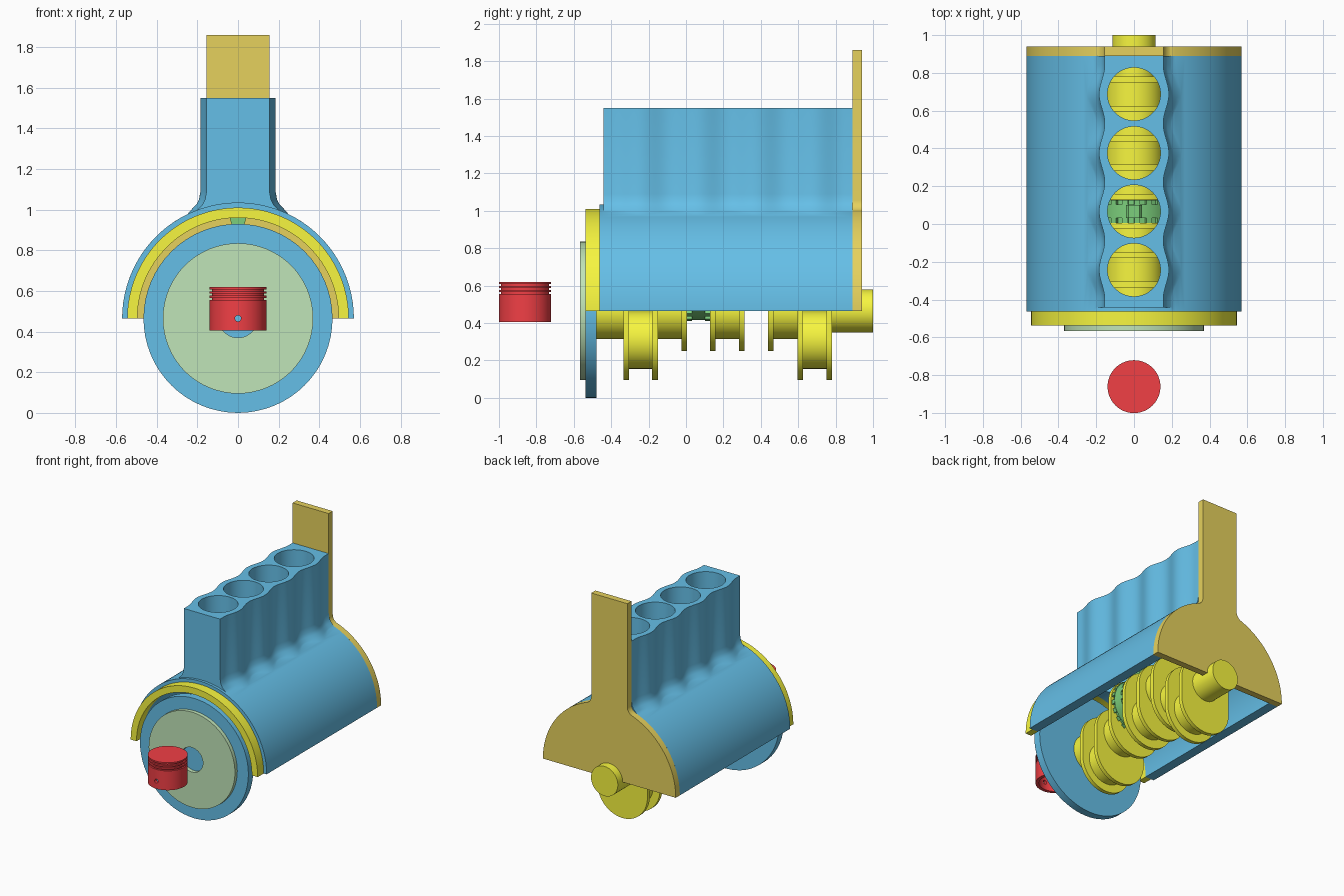
import bpy, bmesh
from math import sin, cos, pi, sqrt, asin

if "Cube" in bpy.data.objects:
    bpy.data.objects.remove(bpy.data.objects["Cube"])

AX = 0.465                                  # height of the crank axis
CYL = [-0.243, 0.067, 0.376, 0.688]         # cylinder centres along y
N = 64


def mat(name, c):
    m = bpy.data.materials.new(name)
    m.diffuse_color = (*c, 1)
    m.use_nodes = True
    m.node_tree.nodes["Principled BSDF"].inputs["Base Color"].default_value = m.diffuse_color
    return m


BLUE = mat("blue", (0.13, 0.52, 0.80))
YELLOW = mat("yellow", (0.93, 0.92, 0.05))
GOLD = mat("gold", (0.79, 0.64, 0.11))
PALE = mat("pale_green", (0.53, 0.78, 0.48))
GREEN = mat("green", (0.20, 0.62, 0.20))
RED = mat("red", (0.88, 0.05, 0.06))


def arc(r, a0, a1, n=N, cx=0, cz=AX):
    return [(cx + r * cos(a0 + (a1 - a0) * i / n), cz + r * sin(a0 + (a1 - a0) * i / n))
            for i in range(n + 1)]


def circle(r, cz=AX):
    return arc(r, 0, 2 * pi, cz=cz)[:-1]


def loft(bm, rings):
    """Closed solid through rings of equal length, capped at both ends."""
    vs = [[bm.verts.new(p) for p in ring] for ring in rings]
    n = len(vs[0])
    for a, b in zip(vs, vs[1:]):
        for i in range(n):
            bm.faces.new((a[i], a[(i + 1) % n], b[(i + 1) % n], b[i]))
    bm.faces.new(vs[0])
    bm.faces.new(vs[-1])


def prism(bm, pts, y0, y1):
    loft(bm, [[(x, y, z) for x, z in pts] for y in (y0, y1)])


def lathe(bm, prof, place):
    """Turn a closed (radius, height) profile; place maps (u, v, h) to 3D."""
    vs = [[bm.verts.new(place(r * cos(2 * pi * k / N), r * sin(2 * pi * k / N), h))
           for r, h in prof] for k in range(N)]
    m = len(prof)
    for k in range(N):
        a, b = vs[k], vs[(k + 1) % N]
        for i in range(m):
            j = (i + 1) % m
            if prof[i][0] or prof[j][0]:
                bm.faces.new((a[i], a[j], b[j], b[i]))
    bmesh.ops.remove_doubles(bm, verts=bm.verts, dist=1e-5)


def finish(bm, name, material, smooth=True):
    bmesh.ops.recalc_face_normals(bm, faces=bm.faces)
    me = bpy.data.meshes.new(name)
    bm.to_mesh(me)
    bm.free()
    ob = bpy.data.objects.new(name, me)
    bpy.context.collection.objects.link(ob)
    me.materials.append(material)
    if smooth:
        shade(ob)
    return ob


def shade(ob):
    bpy.ops.object.select_all(action='DESELECT')
    ob.select_set(True)
    bpy.context.view_layer.objects.active = ob
    bpy.ops.object.shade_smooth_by_angle(angle=0.6)


def boolean(ob, other, op):
    bpy.context.view_layer.objects.active = ob
    m = ob.modifiers.new("bool", 'BOOLEAN')
    m.operation, m.object, m.solver = op, other, 'EXACT'
    bpy.ops.object.modifier_apply(modifier=m.name)
    bpy.data.objects.remove(other)


def half_ring(r_out, r_in):
    return arc(r_out, 0, pi) + arc(r_in, pi, 0)


# crankcase shell
bm = bmesh.new()
prism(bm, half_ring(0.57, 0.495), -0.463, 0.89)
case = finish(bm, "engine_block", BLUE, False)

# cylinder block with a scalloped wall and a flared foot
def half_width(y):
    d = min(abs(y - c) for c in CYL)
    return 0.155 + (0.015 * (1 + cos(2 * pi * d / 0.31)) if d < 0.155 else 0)


ys = [-0.442 + 1.332 * i / 90 for i in range(91)]
rings = []
for z, off in [(1.55, 0), (1.09, 0), (1.05, 0.007), (1.025, 0.02), (1.005, 0.04), (0.965, 0.075)]:
    side = [(half_width(y) + off, y, z) for y in ys]
    rings.append(side + [(-x, y, z) for x, y, z in reversed(side)])
bm = bmesh.new()
loft(bm, rings)
boolean(case, finish(bm, "cylinder_bank", BLUE, False), 'UNION')

# cylinder bores
bm = bmesh.new()
for c in CYL:
    loft(bm, [[(x, c + v, z) for x, v in circle(0.14, 0)] for z in (0.8, 1.7)])
boolean(case, finish(bm, "bore_cutter", BLUE, False), 'DIFFERENCE')
shade(case)

# front flange
bm = bmesh.new()
prism(bm, half_ring(0.545, 0.495), -0.537, -0.463)
finish(bm, "front_flange", YELLOW)

# back plate: half disc with a filleted upright
f, R, w = 0.06, 0.57, 0.155
fz = AX + sqrt((R + f) ** 2 - (w + f) ** 2)
t = asin((fz - AX) / (R + f))
right = arc(R, 0, t, 30) + arc(f, pi + t, pi, 8, w + f, fz) + [(w, 1.86)]
bm = bmesh.new()
prism(bm, right + [(-x, z) for x, z in reversed(right)], 0.89, 0.94)
finish(bm, "back_plate", GOLD)

# crankshaft: main bearings, offset journals and webs
THROW = 0.155
bm = bmesh.new()
edges = [-0.479] + [c + s * 0.09 for c in CYL for s in (-1, 1)]
for a, b in zip(edges[::2], edges[1::2]):
    prism(bm, circle(0.15), a, b)
prism(bm, circle(0.115), 0.77, 1.0)
for c, s in zip(CYL, (-1, 1, 1, -1)):
    prism(bm, circle(0.155, AX + s * THROW), c - 0.065, c + 0.065)
    lo, hi = sorted((AX, AX + s * THROW))
    web = arc(0.215, 0, pi, 32, cz=hi) + arc(0.215, pi, 2 * pi, 32, cz=lo)
    for y in (c - 0.077, c + 0.077):
        prism(bm, web, y - 0.015, y + 0.015)
finish(bm, "crankshaft", YELLOW)

# connecting rod: toothed big end and tapered shank
c, bz = CYL[1], AX + THROW
bm = bmesh.new()
teeth = []
for k in range(40):
    r = 0.209 if k % 2 else 0.192
    teeth += arc(r, 2 * pi * k / 40, 2 * pi * (k + 0.95) / 40, 1, cz=bz)
for y0, y1 in ((-0.061, -0.035), (0.035, 0.061)):
    prism(bm, teeth, c + y0, c + y1)
prism(bm, circle(0.205, bz), c - 0.035, c + 0.035)
shank = [(0.032, 0.78), (0.032, 0.93), (0.042, 0.965), (0.042, 0.985), (0.03, 1.0)]
prism(bm, shank + [(-x, z) for x, z in reversed(shank)], c - 0.034, c + 0.034)
finish(bm, "connecting_rod", GREEN)

# flywheel and clutch disc
bm = bmesh.new()
prism(bm, circle(AX), -0.537, -0.479)
finish(bm, "flywheel", BLUE)
bm = bmesh.new()
lathe(bm, [(0.37, -0.537), (0.37, -0.566), (0.095, -0.566), (0.095, -0.537)],
      lambda u, v, h: (u, h, AX + v))
finish(bm, "clutch_disc", PALE)

# loose piston with ring grooves, hollow below, and a pin hole
outer = [(0, 0.62), (0.14, 0.62)]
for a, b in ((0.608, 0.598), (0.587, 0.577), (0.566, 0.556)):
    outer += [(0.14, a), (0.128, a), (0.128, b), (0.14, b)]
outer += [(0.14, 0.406), (0.115, 0.406), (0.115, 0.54), (0, 0.54)]
bm = bmesh.new()
lathe(bm, outer, lambda u, v, h: (u, v - 0.861, h))
piston = finish(bm, "piston", RED, False)
bm = bmesh.new()
prism(bm, circle(0.015), -1.1, -0.65)
boolean(piston, finish(bm, "pin_cutter", RED, False), 'DIFFERENCE')
shade(piston)
